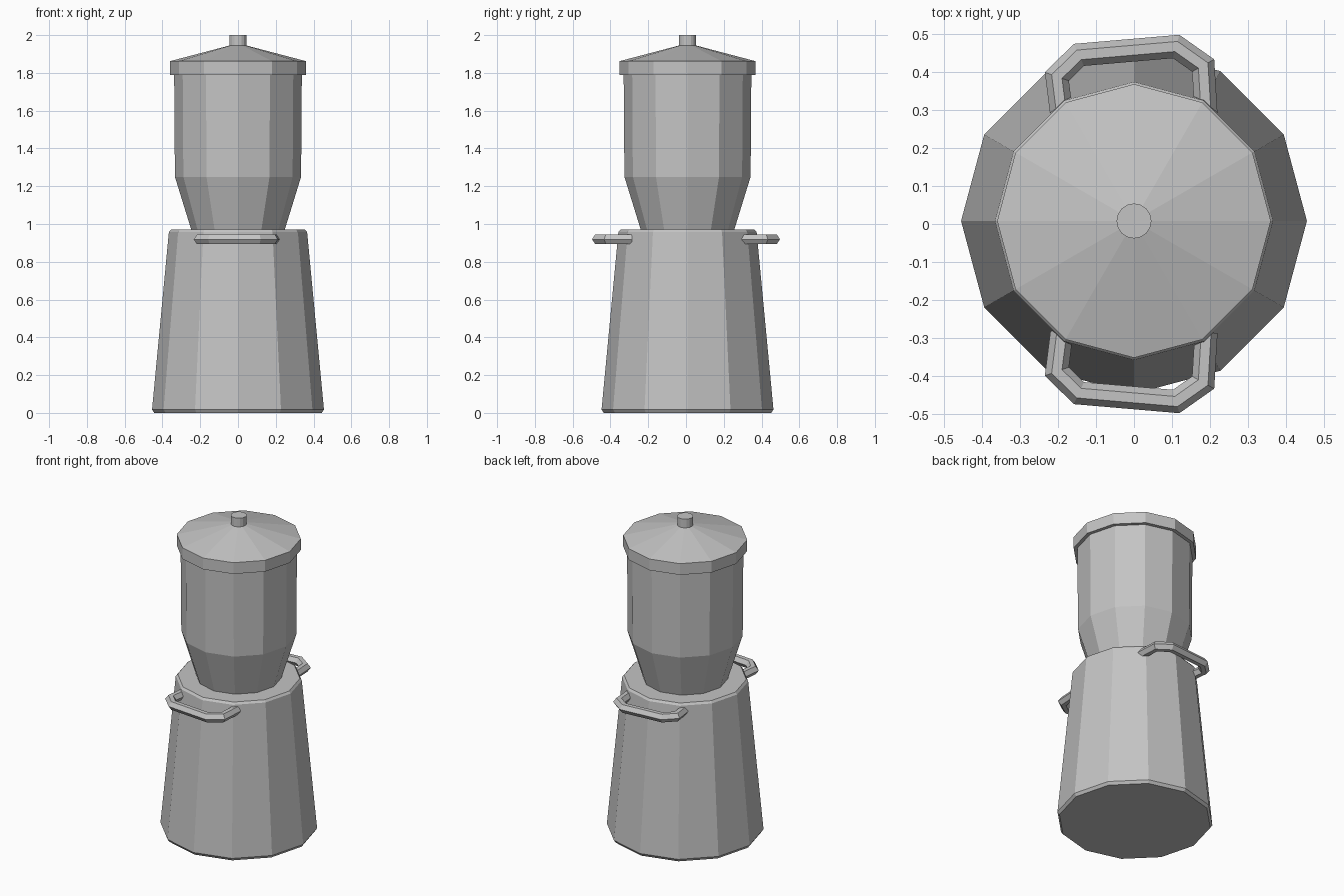
import bpy, bmesh, math
from mathutils import Vector

cube = bpy.data.objects.get("Cube")
if cube:
    bpy.data.objects.remove(cube, do_unlink=True)

metal = bpy.data.materials.new("grey_metal")
metal.use_nodes = True
GREY = (0.55, 0.55, 0.55, 1)
metal.diffuse_color = GREY
metal.node_tree.nodes["Principled BSDF"].inputs["Base Color"].default_value = GREY

CENTRE_Y = 0.008


def skin(name, rings):
    """Join closed rings of points into a capped, flat-shaded solid."""
    bm = bmesh.new()
    loops = [[bm.verts.new(p) for p in ring] for ring in rings]
    n = len(loops[0])
    for a, b in zip(loops, loops[1:]):
        for i in range(n):
            j = (i + 1) % n
            bm.faces.new((a[i], a[j], b[j], b[i]))
    bm.faces.new(loops[0])
    bm.faces.new(loops[-1])
    bmesh.ops.recalc_face_normals(bm, faces=bm.faces)
    mesh = bpy.data.meshes.new(name)
    bm.to_mesh(mesh)
    bm.free()
    mesh.materials.append(metal)
    obj = bpy.data.objects.new(name, mesh)
    bpy.context.collection.objects.link(obj)
    return obj


def turned(name, profile, sides=12):
    """Revolve (radius, height) points about the vertical axis."""
    angles = [math.tau * i / sides for i in range(sides)]
    return skin(name, [[(r * math.cos(a), CENTRE_Y + r * math.sin(a), z)
                        for a in angles] for r, z in profile])


def handle(name, path, z):
    """Sweep a hexagonal bar along a flat path with mitred corners."""
    section = [(0.03, 0), (0.013, 0.026), (-0.013, 0.026),
               (-0.03, 0), (-0.013, -0.026), (0.013, -0.026)]
    pts = [Vector(p) for p in path]
    dirs = [(b - a).normalized() for a, b in zip(pts, pts[1:])]
    rings = []
    for i, p in enumerate(pts):
        before, after = dirs[max(i - 1, 0)], dirs[min(i, len(dirs) - 1)]
        tangent = (before + after).normalized()
        side = Vector((-tangent.y, tangent.x)) / tangent.dot(after)
        rings.append([(p.x + side.x * s, p.y + side.y * s, z + h)
                      for s, h in section])
    return skin(name, rings)


# Tapered base with chamfered rims
turned("base", [(0.443, 0), (0.455, 0.018), (0.366, 0.957), (0.355, 0.97)])

# Funnel and upper vessel
turned("vessel", [(0.246, 0.965), (0.334, 1.25), (0.338, 1.80)])

# Overhanging lid with a shallow cone
turned("lid", [(0.36, 1.79), (0.36, 1.862), (0.045, 1.945)])

# Lid knob
turned("knob", [(0.046, 1.93), (0.046, 2.0)], 16)

# Carrying handles at the back and front
grip = [(-0.19, 0.285), (-0.203, 0.388), (-0.145, 0.445),
        (0.111, 0.467), (0.182, 0.417), (0.19, 0.285)]
handle("back_handle", grip, 0.919)
handle("front_handle", [(x, -y) for x, y in grip], 0.919)
